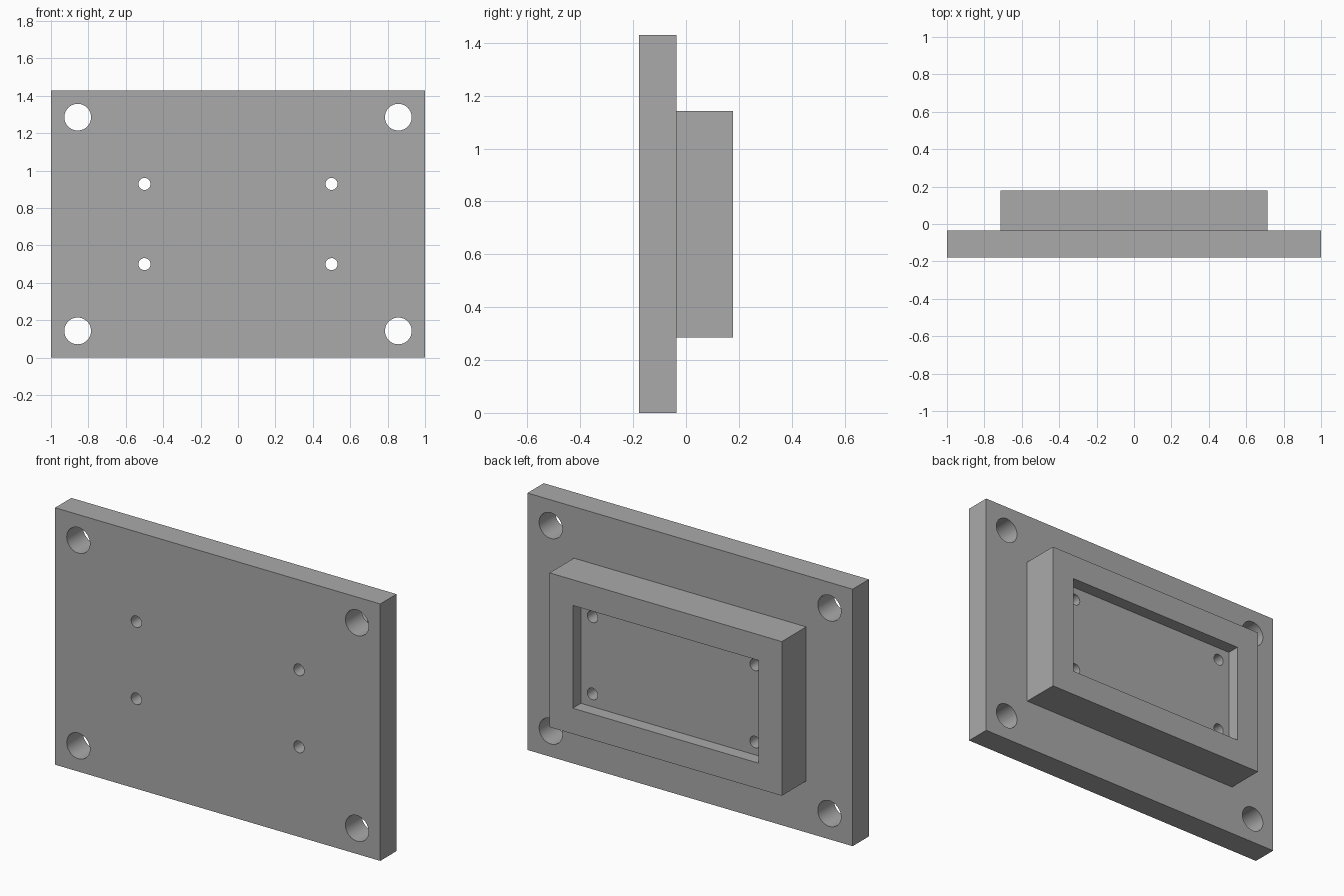
import bpy

if "Cube" in bpy.data.objects:
    bpy.data.objects.remove(bpy.data.objects["Cube"], do_unlink=True)

MM = 1 / 70          # one drawing millimetre in model units
FRONT = -12.5        # front face of the plate
MID_Z = 50           # height of the centre

grey = bpy.data.materials.new("plain grey")
grey.use_nodes = True
GREY = (0.4, 0.4, 0.4, 1)
grey.diffuse_color = GREY
grey.node_tree.nodes["Principled BSDF"].inputs["Base Color"].default_value = GREY


def block(name, width, height, y0, y1):
    """Box centred on the plate, running from y0 to y1."""
    bpy.ops.mesh.primitive_cube_add(size=1, location=(0, (y0 + y1) / 2 * MM, MID_Z * MM))
    ob = bpy.context.object
    ob.name = name
    ob.scale = (width * MM, (y1 - y0) * MM, height * MM)
    bpy.ops.object.transform_apply(location=False, rotation=False, scale=True)
    ob.data.materials.append(grey)
    return ob


def drill(name, radius, x, z):
    """Cylinder along y, long enough to pass through everything."""
    bpy.ops.mesh.primitive_cylinder_add(vertices=48, radius=radius * MM, depth=1,
                                        location=(x * MM, 0, (MID_Z + z) * MM),
                                        rotation=(1.5707963, 0, 0))
    ob = bpy.context.object
    ob.name = name
    ob.data.materials.append(grey)
    return ob


def combine(target, other, operation):
    """Apply a boolean and discard the helper."""
    other.hide_render = True
    bpy.context.view_layer.objects.active = target
    mod = target.modifiers.new(operation.lower(), 'BOOLEAN')
    mod.operation = operation
    mod.solver = 'EXACT'
    mod.object = other
    bpy.ops.object.modifier_apply(modifier=mod.name)
    bpy.data.objects.remove(other, do_unlink=True)


# Base plate with the raised block on its back
plate = block("mounting_plate", 140, 100, FRONT, FRONT + 10)
combine(plate, block("raised_block", 100, 60, FRONT + 5, FRONT + 25), 'UNION')

# Shallow pocket in the raised block
combine(plate, block("pocket_cutter", 80, 40, FRONT + 20, FRONT + 30), 'DIFFERENCE')

# Corner bolt holes and small screw holes
for sx in (-1, 1):
    for sz in (-1, 1):
        combine(plate, drill("bolt_cutter", 5, 60 * sx, 40 * sz), 'DIFFERENCE')
        combine(plate, drill("screw_cutter", 2.25, 35 * sx, 15 * sz), 'DIFFERENCE')

# Smooth hole walls, sharp edges elsewhere
bpy.ops.object.select_all(action='DESELECT')
plate.select_set(True)
bpy.context.view_layer.objects.active = plate
bpy.ops.object.shade_smooth_by_angle()
